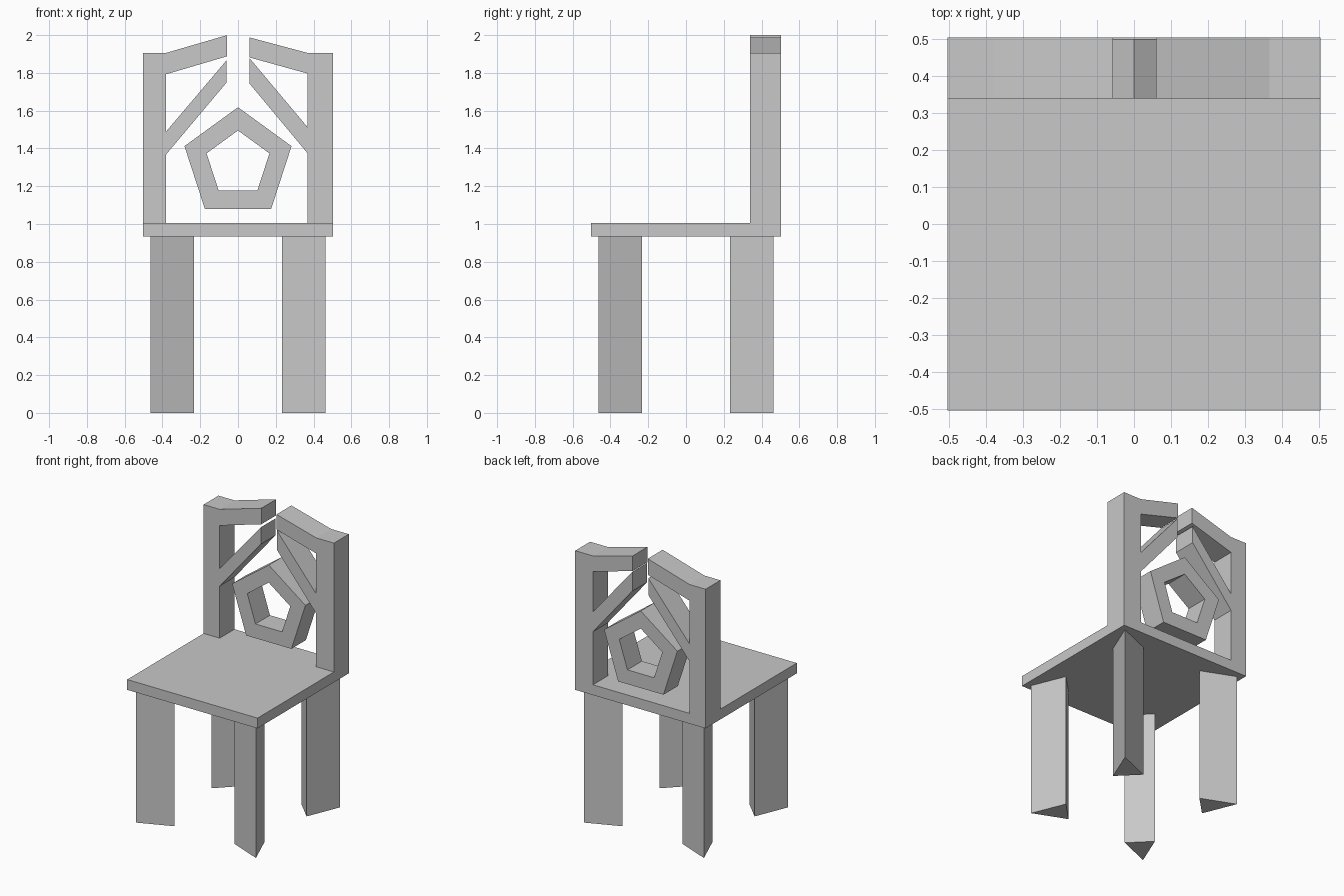
import bpy, bmesh
from math import sin, cos, radians
from mathutils import Vector

cube = bpy.data.objects.get("Cube")
if cube:
    bpy.data.objects.remove(cube, do_unlink=True)

grey = bpy.data.materials.new("plain grey")
grey.use_nodes = True
colour = (0.58, 0.58, 0.58, 1)
grey.diffuse_color = colour
grey.node_tree.nodes["Principled BSDF"].inputs["Base Color"].default_value = colour

SEAT_BOTTOM, SEAT_TOP, HALF = 0.933, 1.005, 0.504
BACK_FRONT = 0.34


def finish(name, bm):
    bmesh.ops.recalc_face_normals(bm, faces=bm.faces)
    mesh = bpy.data.meshes.new(name)
    bm.to_mesh(mesh)
    bm.free()
    mesh.materials.append(grey)
    obj = bpy.data.objects.new(name, mesh)
    bpy.context.collection.objects.link(obj)
    return obj


def prism(name, points, direction):
    """Extrude a flat outline along a direction."""
    bm = bmesh.new()
    face = bm.faces.new([bm.verts.new(p) for p in points])
    out = bmesh.ops.extrude_face_region(bm, geom=[face], use_keep_orig=True)
    moved = [g for g in out["geom"] if isinstance(g, bmesh.types.BMVert)]
    bmesh.ops.translate(bm, verts=moved, vec=direction)
    return finish(name, bm)


def back_panel(name, outline):
    points = [(x, BACK_FRONT, z) for x, z in outline]
    return prism(name, points, Vector((0, HALF - BACK_FRONT, 0)))


# Seat slab
corners = [(-1, -1), (1, -1), (1, 1), (-1, 1)]
prism("seat", [(x * HALF, y * HALF, SEAT_BOTTOM) for x, y in corners],
      Vector((0, 0, SEAT_TOP - SEAT_BOTTOM)))

# Three-sided legs, each with a sharp edge toward its seat corner
section = [(0.463, 0.463), (0.232, 0.368), (0.368, 0.232)]
for sx, sy in corners:
    name = ("front" if sy < 0 else "back") + ("_left" if sx > 0 else "_right") + "_leg"
    prism(name, [(x * sx, y * sy, 0) for x, y in section], Vector((0, 0, SEAT_BOTTOM)))

# Back posts, each in one piece with its top arm and slanted brace
back_panel("right_back_post", [
    (-HALF, SEAT_TOP), (-HALF, 1.906), (-0.38, 1.906), (-0.057, 2.0),
    (-0.057, 1.888), (-0.38, 1.793), (-0.38, 1.49), (-0.062, 1.865),
    (-0.062, 1.747), (-0.38, 1.369), (-0.38, SEAT_TOP)])
back_panel("left_back_post", [
    (HALF, SEAT_TOP), (HALF, 1.906), (0.367, 1.906), (0.06, 1.988),
    (0.06, 1.882), (0.367, 1.797), (0.367, 1.514), (0.062, 1.877),
    (0.062, 1.742), (0.367, 1.376), (0.367, SEAT_TOP)])

# Five-sided ring in the middle of the back
bm = bmesh.new()
loops = []
for radius, y in [(0.298, BACK_FRONT), (0.298, 0.5), (0.175, 0.5), (0.175, BACK_FRONT)]:
    angles = [radians(72 * i) for i in range(5)]
    loops.append([bm.verts.new((radius * sin(a), y, 1.32 + radius * cos(a))) for a in angles])
for k in range(4):
    a, b = loops[k], loops[(k + 1) % 4]
    for i in range(5):
        j = (i + 1) % 5
        bm.faces.new((a[i], a[j], b[j], b[i]))
finish("back_ring", bm)
